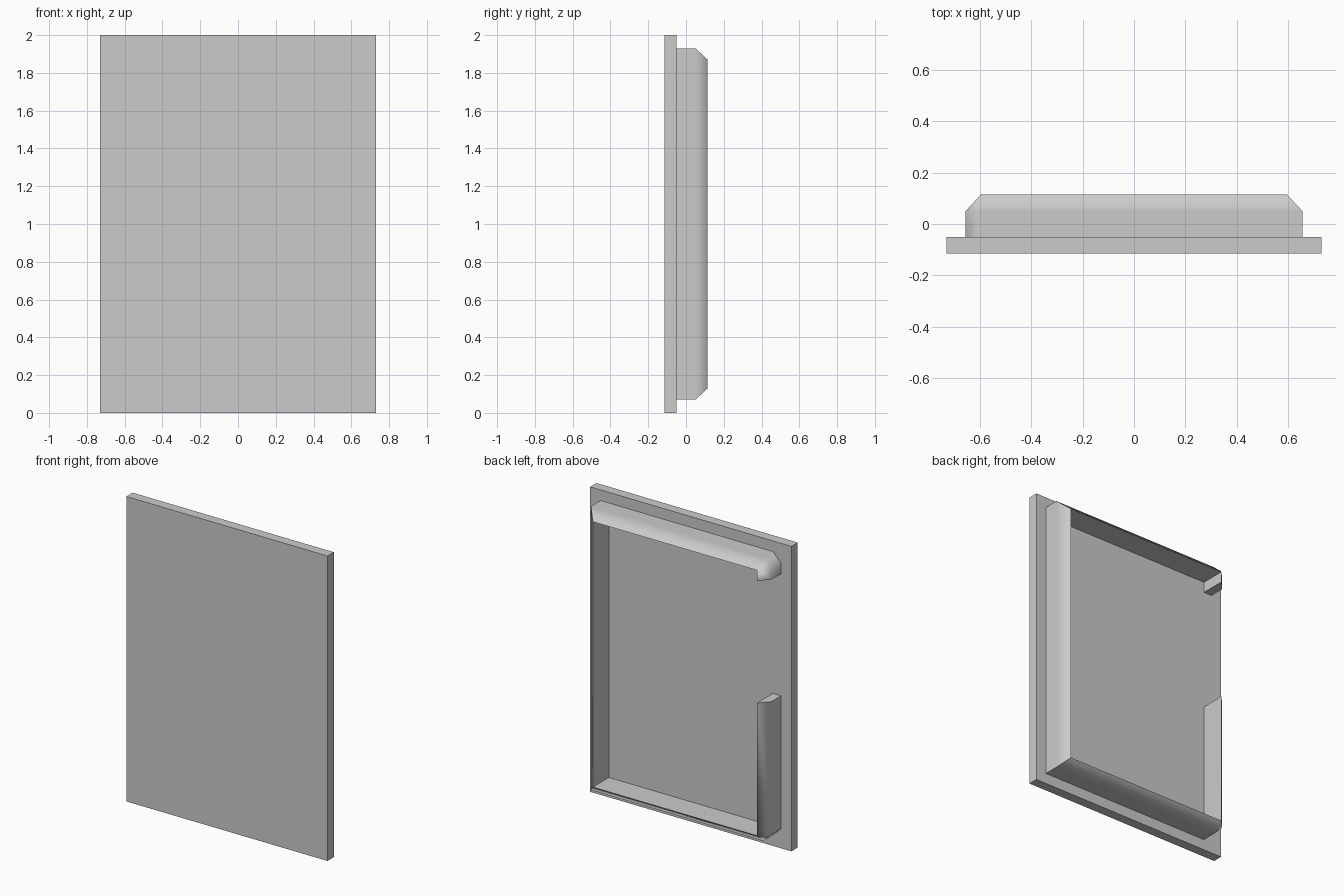
import bpy, bmesh, math

if "Cube" in bpy.data.objects:
    bpy.data.objects.remove(bpy.data.objects["Cube"])

# One plain grey for everything
grey = bpy.data.materials.new("plain grey")
grey.use_nodes = True
colour = (0.6, 0.6, 0.6, 1)
grey.diffuse_color = colour
grey.node_tree.nodes["Principled BSDF"].inputs["Base Color"].default_value = colour

FRONT, SEAT, SHOULDER, BACK = -0.115, -0.05, 0.05, 0.115
IN_X, OUT_X = 0.595, 0.655
IN_LOW, OUT_LOW, IN_HIGH, OUT_HIGH = 0.13, 0.07, 1.87, 1.93


def finish(bm, name):
    bmesh.ops.recalc_face_normals(bm, faces=bm.faces)
    mesh = bpy.data.meshes.new(name)
    bm.to_mesh(mesh)
    bm.free()
    mesh.materials.append(grey)
    obj = bpy.data.objects.new(name, mesh)
    bpy.context.collection.objects.link(obj)
    return obj


# Flat front panel
bm = bmesh.new()
bmesh.ops.create_cube(bm, size=1)
bmesh.ops.scale(bm, vec=(1.46, SEAT - FRONT, 2), verts=bm.verts)
bmesh.ops.translate(bm, vec=(0, (FRONT + SEAT) / 2, 1), verts=bm.verts)
finish(bm, "front_panel")

# Rim path: (inner x, z), (outer x, z); open on one side, cut corners there
path = [
    ((-IN_X, 1.8), (-OUT_X, 1.8)),
    ((-IN_X, IN_HIGH), (-OUT_X, IN_HIGH)),
    ((-IN_X, IN_HIGH), (-IN_X, OUT_HIGH)),
    ((IN_X, IN_HIGH), (OUT_X, OUT_HIGH)),
    ((IN_X, IN_LOW), (OUT_X, OUT_LOW)),
    ((-IN_X, IN_LOW), (-IN_X, OUT_LOW)),
    ((-IN_X, IN_LOW), (-OUT_X, IN_LOW)),
    ((-IN_X, 1.0), (-OUT_X, 1.0)),
]

# Back rim with a sloped outer edge
bm = bmesh.new()
rings = []
for (ix, iz), (ox, oz) in path:
    section = [(ix, SEAT, iz), (ox, SEAT, oz), (ox, SHOULDER, oz), (ix, BACK, iz)]
    rings.append([bm.verts.new(p) for p in section])
for a, b in zip(rings, rings[1:]):
    for i in range(4):
        j = (i + 1) % 4
        bm.faces.new((a[i], a[j], b[j], b[i]))
bm.faces.new(rings[0])
bm.faces.new(rings[-1])
bmesh.ops.remove_doubles(bm, verts=bm.verts, dist=0.0001)
rim = finish(bm, "back_rim")

# Soft shoulder on the rim, walls kept flat
bpy.ops.object.select_all(action="DESELECT")
rim.select_set(True)
bpy.context.view_layer.objects.active = rim
bpy.ops.object.shade_smooth_by_angle(angle=math.radians(50))
soft = rim.modifiers.new("flat walls", "WEIGHTED_NORMAL")
soft.weight = 100
soft.keep_sharp = True
